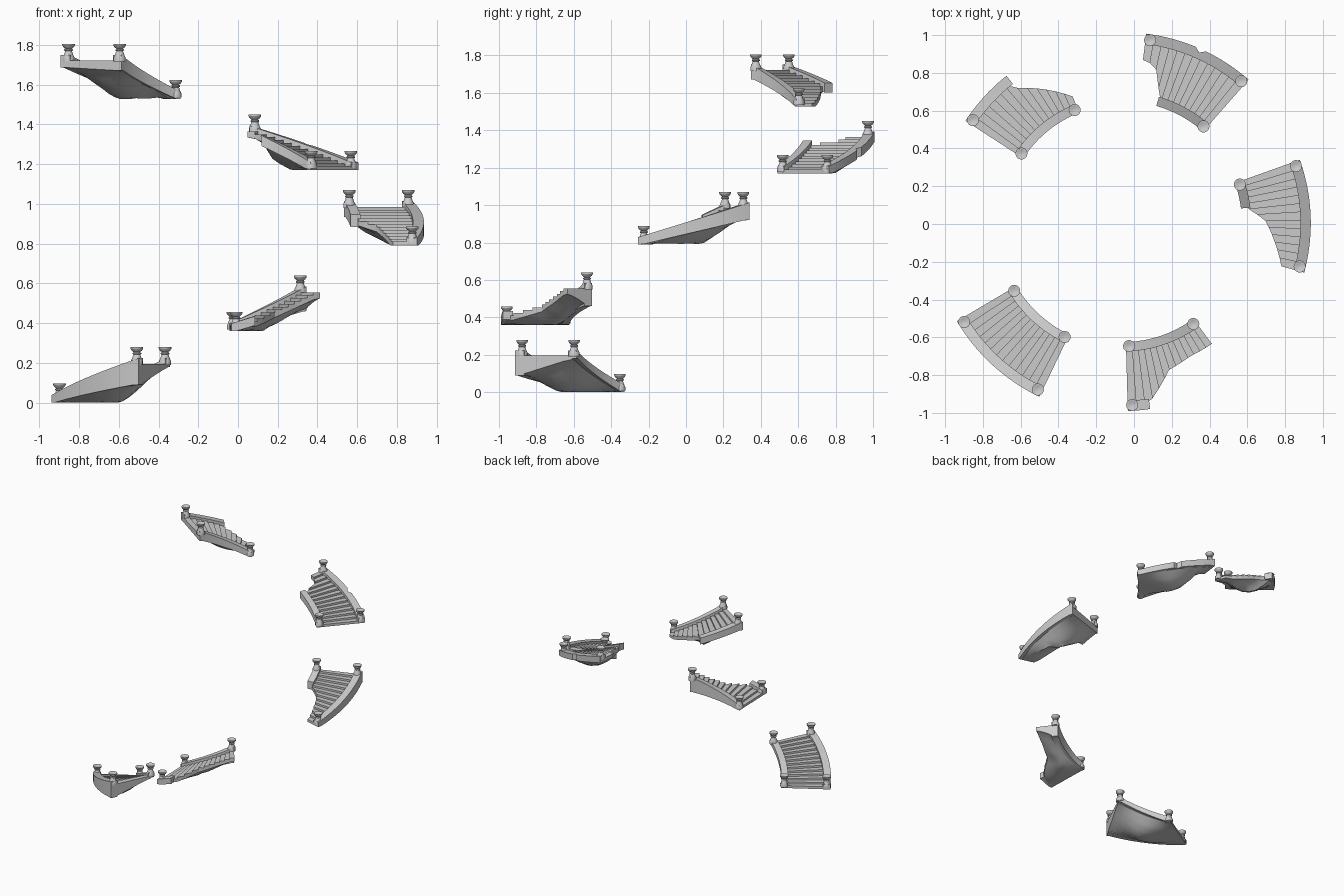
import bpy, bmesh, math

cube = bpy.data.objects.get("Cube")
if cube:
    bpy.data.objects.remove(cube)

stone = bpy.data.materials.new("pale_grey_stone")
stone.use_nodes = True
COLOUR = (0.6, 0.6, 0.6, 1)
stone.diffuse_color = COLOUR
stone.node_tree.nodes["Principled BSDF"].inputs["Base Color"].default_value = COLOUR

CX, CY = -0.06, 0.005           # axis of the spiral
R_IN, R_OUT = 0.66, 0.975       # full tread width
T0, T1 = -0.045, 1.045          # flight runs slightly past its posts
STEPS = 13
WALL = {"inner": (0.635, 0.685), "outer": (0.945, 1.0)}
POST_R = {"inner": 0.657, "outer": 0.969}


def interp(points, t):
    """Piecewise linear lookup through (t, value) pairs."""
    if t <= points[0][0]:
        return points[0][1]
    for (ta, va), (tb, vb) in zip(points, points[1:]):
        if t <= tb:
            return va + (vb - va) * (t - ta) / (tb - ta)
    return points[-1][1]


def finish(bm, name, angle=30):
    bmesh.ops.remove_doubles(bm, verts=bm.verts, dist=0.0002)
    bmesh.ops.dissolve_degenerate(bm, dist=0.0002, edges=bm.edges)
    bmesh.ops.recalc_face_normals(bm, faces=bm.faces)
    mesh = bpy.data.meshes.new(name)
    bm.to_mesh(mesh)
    bm.free()
    mesh.materials.append(stone)
    obj = bpy.data.objects.new(name, mesh)
    bpy.context.collection.objects.link(obj)
    bpy.ops.object.select_all(action="DESELECT")
    obj.select_set(True)
    bpy.context.view_layer.objects.active = obj
    bpy.ops.object.shade_smooth_by_angle(angle=math.radians(angle))


def loft(name, loops):
    """Skin a row of equal cross-section loops and cap both ends."""
    bm = bmesh.new()
    rows = [[bm.verts.new(p) for p in loop] for loop in loops]
    n = len(rows[0])
    for a, b in zip(rows, rows[1:]):
        for i in range(n):
            j = (i + 1) % n
            bm.faces.new((a[i], a[j], b[j], b[i]))
    bm.faces.new(rows[0])
    bm.faces.new(rows[-1])
    finish(bm, name)


class Flight:
    def __init__(self, name, start, span, z, shift, lift_in, lift_out,
                 rin=((0, R_IN),), rout=((0, R_OUT),),
                 walls=None, posts=(), notch=None):
        self.name, self.start, self.span = name, start, span
        self.z, self.shift = z, shift
        self.lift_in, self.lift_out = lift_in, lift_out
        self.rin, self.rout, self.notch = rin, rout, notch
        self.walls, self.posts = walls, posts

    def point(self, t, r, z):
        a = math.radians(self.start + self.span * t)
        r += self.shift
        return (CX + r * math.cos(a), CY + r * math.sin(a), self.z + z)

    def tread(self, t):
        return 0.02 + 0.175 * min(max(t, 0), 1)

    def bottom(self, t, r):
        """Bulging rocky underside, thinning out toward broken edges."""
        s = min(max((r - R_IN) / (R_OUT - R_IN), 0), 1)
        u = min(max(t, 0), 1)
        z = u * (self.lift_in + (self.lift_out - self.lift_in) * s)
        z -= 0.085 * math.sin(math.pi * u) * math.sin(math.pi * s)
        z = max(z, 0)
        thin = max(self.tread(t) - 0.03, 0)
        a, b = interp(self.rin, t), interp(self.rout, t)
        for edge, broken in ((a, a > R_IN + 0.005), (b, b < R_OUT - 0.005)):
            if broken:
                k = min(abs(r - edge) / 0.13, 1)
                z = min(thin + (z - thin) * k, thin)
        return min(z, max(self.tread(t) - 0.02, 0))

    def build_steps(self):
        loops = []
        for k in range(STEPS):
            top = 0.02 + 0.175 * k / (STEPS - 1)
            for e in (k, k + 1):
                t = T0 + (T1 - T0) * e / STEPS
                a, b = interp(self.rin, t), interp(self.rout, t)
                under = [b + (a - b) * i / 6 for i in range(7)]
                loops.append([self.point(t, a, top), self.point(t, b, top)]
                             + [self.point(t, r, self.bottom(t, r)) for r in under])
        loft(self.name + "_steps", loops)

    def build_wall(self, side, ta, tb):
        r0, r1 = WALL[side]
        loops = []
        n = max(3, round(18 * (tb - ta)))
        for i in range(n + 1):
            t = ta + (tb - ta) * i / n
            ro = r1
            if self.notch and side == "outer" and self.notch[0] < t < self.notch[1]:
                ro -= 0.02
            top = 0.046 + 0.17 * t
            low = (self.lift_in if side == "inner" else self.lift_out) * min(max(t, 0), 1)
            low = min(low, top - 0.03)
            loops.append([self.point(t, r0, top), self.point(t, ro, top),
                          self.point(t, ro, low), self.point(t, r0, low)])
        loft(self.name + "_" + side + "_wall", loops)

    def build_post(self, side, t):
        # Flared pedestal carrying a shallow bowl
        profile = [(0.03, 0.008), (0.03, 0.028), (0.024, 0.04), (0.017, 0.06),
                   (0.022, 0.063), (0.022, 0.068), (0.016, 0.072), (0.026, 0.08),
                   (0.032, 0.09), (0.032, 0.097), (0.025, 0.097), (0.016, 0.092)]
        sides = 14
        rise = 0.182 * t
        cx, cy, cz = self.point(t, POST_R[side], rise)
        loft(self.name + "_" + side + ("_upper_post" if t else "_lower_post"),
             [[(cx + r * math.cos(2 * math.pi * i / sides),
                cy + r * math.sin(2 * math.pi * i / sides), cz + h)
               for i in range(sides)] for r, h in profile])

    def build(self):
        self.build_steps()
        for side, (ta, tb) in self.walls.items():
            self.build_wall(side, ta, tb)
        for side, t in self.posts:
            self.build_post(side, t)


FULL = (T0, T1)
IN0, IN1, OUT0, OUT1 = ("inner", 0), ("inner", 1), ("outer", 0), ("outer", 1)

flights = [
    # Intact lowest flight
    Flight("first_flight", 212, 31, 0, 0.02, 0.18, 0.09,
           walls={"inner": FULL, "outer": FULL}, posts=(IN0, IN1, OUT0, OUT1)),
    # Outer edge broken away
    Flight("second_flight", 273, 32, 0.36, -0.005, 0.10, 0.17,
           rout=((0.14, R_OUT), (0.2, 0.95), (0.45, 0.82), (0.75, 0.795), (1.05, 0.8)),
           walls={"inner": FULL, "outer": (T0, 0.17)}, posts=(IN0, IN1, OUT0)),
    # Inner edge broken away
    Flight("third_flight", -13.8, 32, 0.79, -0.004, 0.145, 0.13,
           rin=((-0.045, 0.875), (0.2, 0.817), (0.46, 0.76), (0.6, 0.69), (0.66, R_IN)),
           walls={"inner": (0.65, T1), "outer": FULL}, posts=(IN1, OUT0, OUT1)),
    # Upper inner corner broken away
    Flight("fourth_flight", 50.1, 31.4, 1.17, 0.01, 0.16, 0.165,
           rin=((0.73, R_IN), (0.78, 0.69), (0.81, 0.77), (0.89, 0.83), (1.0, 0.86)),
           walls={"inner": (T0, 0.76), "outer": FULL},
           posts=(IN0, OUT0, OUT1), notch=(0.45, 0.54)),
    # Lower outer corner broken away
    Flight("fifth_flight", 113, 32.5, 1.527, -0.007, 0.145, 0.16,
           rout=((-0.045, 0.727), (0.46, 0.914), (0.5, R_OUT)),
           walls={"inner": FULL, "outer": (0.47, T1)}, posts=(IN0, IN1, OUT1)),
]
for flight in flights:
    flight.build()
